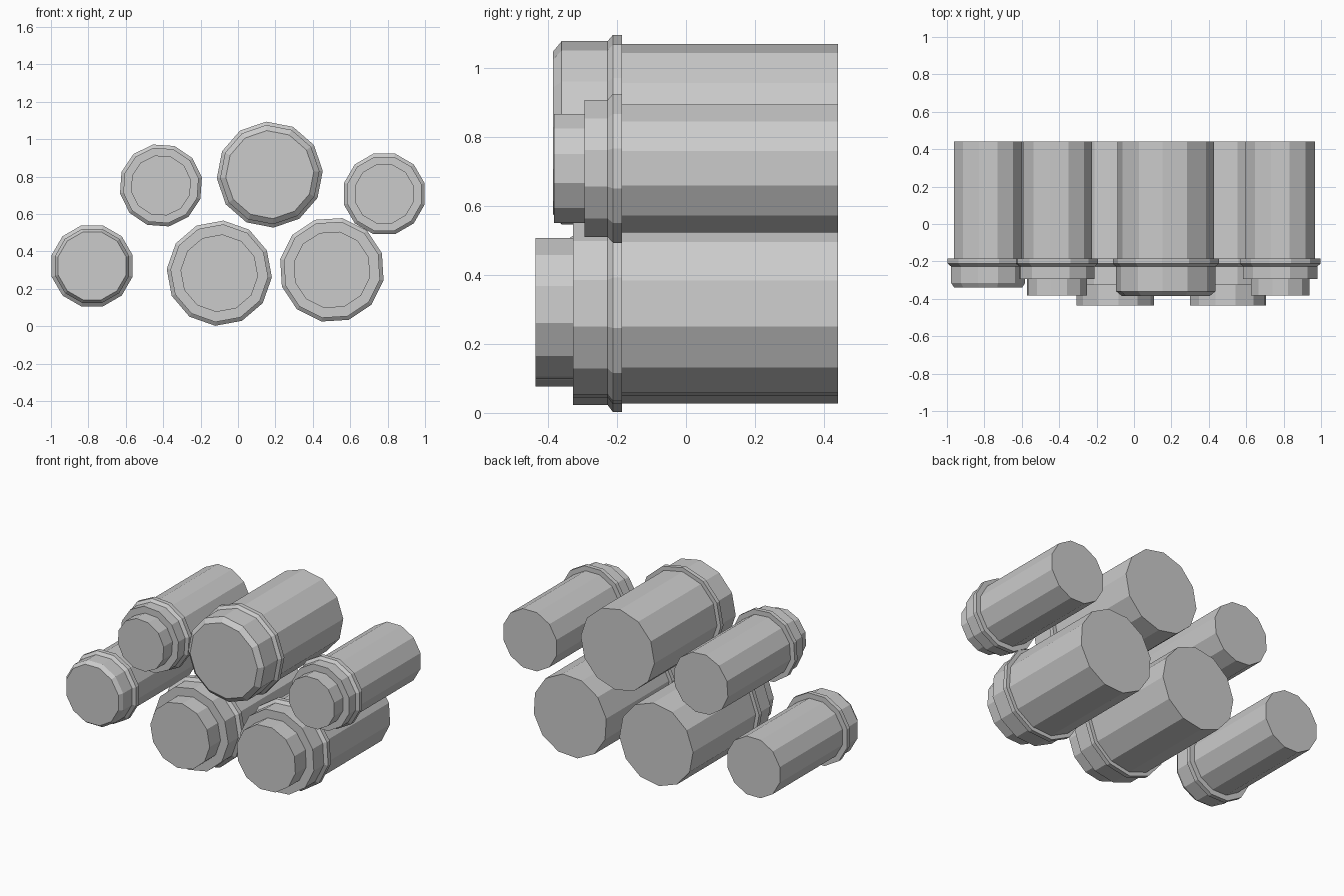
import bpy, bmesh
from math import sin, cos, radians

if "Cube" in bpy.data.objects:
    bpy.data.objects.remove(bpy.data.objects["Cube"])

SIDES = 12


def lathe(name, x, z, turn, profile):
    """Twelve-sided solid around a y axis from (y, radius) pairs, back to front."""
    bm = bmesh.new()
    rings = []
    for y, r in profile:
        rings.append([bm.verts.new((r * cos(radians(turn + 30 * i)), y,
                                    r * sin(radians(turn + 30 * i)))) for i in range(SIDES)])
    for a, b in zip(rings, rings[1:]):
        for i in range(SIDES):
            j = (i + 1) % SIDES
            bm.faces.new((a[i], a[j], b[j], b[i]))
    bm.faces.new(rings[0])
    bm.faces.new(rings[-1])
    bmesh.ops.recalc_face_normals(bm, faces=bm.faces[:])
    mesh = bpy.data.meshes.new(name)
    bm.to_mesh(mesh)
    bm.free()
    ob = bpy.data.objects.new(name, mesh)
    ob.location = (x, 0, z)
    bpy.context.collection.objects.link(ob)


def cylinder_profile(body, rim, cap, nose):
    """Long body and flanged collar, followed by the cap and its nose."""
    return [(0.44, body), (-0.185, body), (-0.185, rim), (-0.212, rim),
            (-0.227, cap)] + nose


# Front ends: bevelled or stepped, small or large
small_bevel = cylinder_profile(0.19, 0.224, 0.205, [(-0.315, 0.205), (-0.34, 0.188)])
large_bevel = cylinder_profile(0.258, 0.284, 0.266, [(-0.36, 0.266), (-0.385, 0.236)])
small_step = cylinder_profile(0.192, 0.223, 0.205, [(-0.294, 0.205), (-0.294, 0.163), (-0.382, 0.163)])
large_step = cylinder_profile(0.258, 0.282, 0.262, [(-0.327, 0.262), (-0.327, 0.208), (-0.436, 0.208)])

# Lower row
lathe("left_lower_cylinder", -0.78, 0.323, 15, small_bevel)
lathe("middle_lower_cylinder", -0.10, 0.284, 25.5, large_step)
lathe("right_lower_cylinder", 0.502, 0.302, 18.5, large_step)

# Upper row
lathe("left_upper_cylinder", -0.412, 0.753, 11, small_step)
lathe("middle_upper_cylinder", 0.17, 0.811, 4, large_bevel)
lathe("right_upper_cylinder", 0.782, 0.708, 15, small_step)
